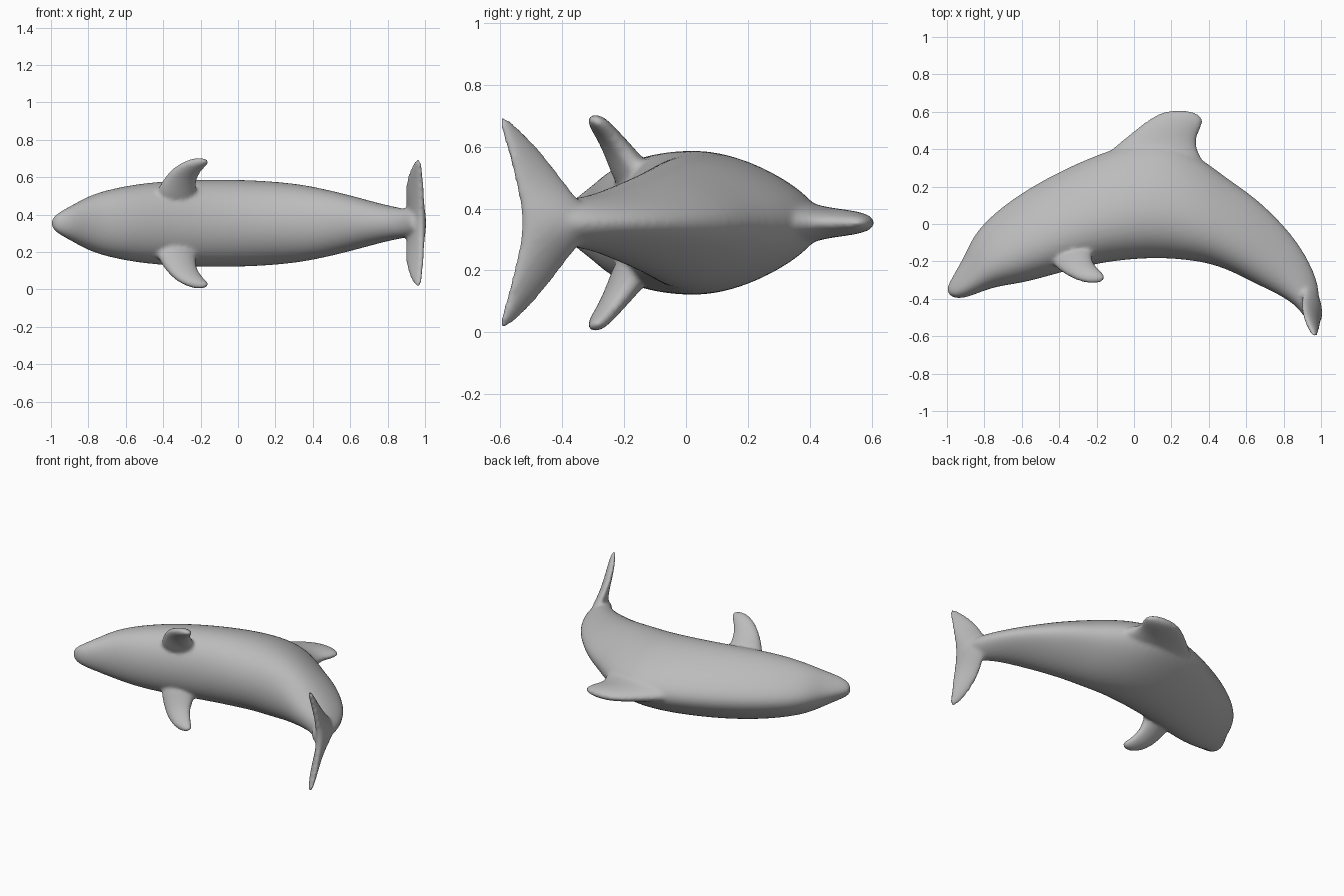
import bpy, bmesh, math
from mathutils import Vector

if "Cube" in bpy.data.objects:
    bpy.data.objects.remove(bpy.data.objects["Cube"])

MID = 0.354          # height of the body's symmetry plane
SIDES = 20
bm = bmesh.new()


def loft(sections, k=0.0):
    """Closed skin over oval sections: (edge a, edge b, half-thickness vector)."""
    rings = []
    for a, b, thick in sections:
        a, b, thick = Vector(a), Vector(b), Vector(thick)
        ring = []
        for i in range(SIDES):
            t = 2 * math.pi * i / SIDES
            bulge = math.sin(t) * (1 - k * math.cos(t)) / (1 + 0.5 * k * k)
            ring.append(bm.verts.new((a + b) / 2 + (a - b) / 2 * math.cos(t) + thick * bulge))
        rings.append(ring)
    faces = [bm.faces.new(rings[0]), bm.faces.new(rings[-1][::-1])]
    for r, s in zip(rings, rings[1:]):
        for i in range(SIDES):
            j = (i + 1) % SIDES
            faces.append(bm.faces.new((r[i], s[i], s[j], r[j])))
    bmesh.ops.recalc_face_normals(bm, faces=faces)


# Arched body: back point, belly point, half width
body = [
    (-1.003, -.35, -.99, -.378, .022), (-.988, -.31, -.957, -.401, .052),
    (-.95, -.245, -.89, -.394, .084), (-.905, -.165, -.81, -.36, .12),
    (-.865, -.07, -.72, -.333, .158), (-.78, .035, -.6, -.318, .19),
    (-.62, .16, -.46, -.282, .218), (-.42, .275, -.3, -.237, .234),
    (-.2, .375, -.12, -.202, .239), (0, .44, .05, -.187, .238),
    (.2, .45, .18, -.187, .229), (.38, .34, .3, -.197, .214),
    (.5, .245, .42, -.217, .19), (.65, .145, .54, -.264, .158),
    (.8, 0, .66, -.327, .12), (.9, -.13, .76, -.372, .094),
    (.967, -.26, .835, -.417, .08), (.993, -.36, .875, -.45, .074),
    (.99, -.45, .905, -.49, .06), (.98, -.5, .93, -.52, .03),
]
loft([((x, y, MID), (u, v, MID), (0, 0, w)) for x, y, u, v, w in body], k=0.33)

# Back fin: height, leading x, trailing x, half thickness
fin = [
    (.25, -.25, .42, .10), (.33, -.2, .375, .09), (.40, -.12, .338, .066),
    (.45, -.06, .332, .052), (.5, 0, .352, .045), (.55, .065, .376, .038),
    (.585, .12, .355, .028), (.608, .18, .3, .014),
]
loft([((u, y, MID), (v, y, MID), (0, 0, w)) for y, u, v, w in fin])

# Tail flukes: offset from the middle, leading point, trailing point, half thickness
half = [
    (0, .93, -.30, .985, -.53, .045), (.06, .92, -.335, .986, -.535, .038),
    (.12, .905, -.385, .988, -.548, .03), (.21, .9, -.452, .988, -.568, .024),
    (.29, .92, -.525, .984, -.59, .018), (.345, .955, -.588, .972, -.606, .01),
]
fluke = []
for d, x, y, u, v, w in [(-r[0], *r[1:]) for r in half[:0:-1]] + half:
    across = Vector((y - v, u - x, 0)).normalized() * w
    fluke.append(((x, y, MID + d), (u, v, MID + d), across))
loft(fluke)

# Side flippers: leading point, trailing point, half thickness
flipper = [
    ((-.45, -.19, .13), (-.2, -.10, .10), .07),
    ((-.42, -.225, .205), (-.225, -.16, .175), .055),
    ((-.365, -.265, .28), (-.222, -.205, .24), .04),
    ((-.30, -.298, .325), (-.195, -.24, .283), .034),
    ((-.23, -.312, .348), (-.165, -.265, .312), .028),
    ((-.175, -.308, .346), (-.15, -.288, .328), .014),
]
for side in (1, -1):
    rows = []
    for (x, y, z), (u, v, w), h in flipper:
        rows.append(((x, y, MID + side * z), (u, v, MID + side * w),
                     Vector((0, .8, side * .5)) * h))
    loft(rows)

mesh = bpy.data.meshes.new("dolphin_body")
bm.to_mesh(mesh)
bm.free()
dolphin = bpy.data.objects.new("dolphin_body", mesh)
bpy.context.collection.objects.link(dolphin)

# Plain grey skin
grey = bpy.data.materials.new("skin_grey")
grey.diffuse_color = (0.5, 0.5, 0.5, 1)
grey.use_nodes = True
grey.node_tree.nodes["Principled BSDF"].inputs["Base Color"].default_value = grey.diffuse_color
mesh.materials.append(grey)

# Round the sections, fuse the parts into one skin and soften the joins
sub = dolphin.modifiers.new("round", 'SUBSURF')
sub.levels = sub.render_levels = 2
fuse = dolphin.modifiers.new("fuse", 'REMESH')
fuse.mode = 'VOXEL'
fuse.voxel_size = 0.011
fuse.use_smooth_shade = True
soft = dolphin.modifiers.new("soften", 'SMOOTH')
soft.factor = 0.5
soft.iterations = 7
